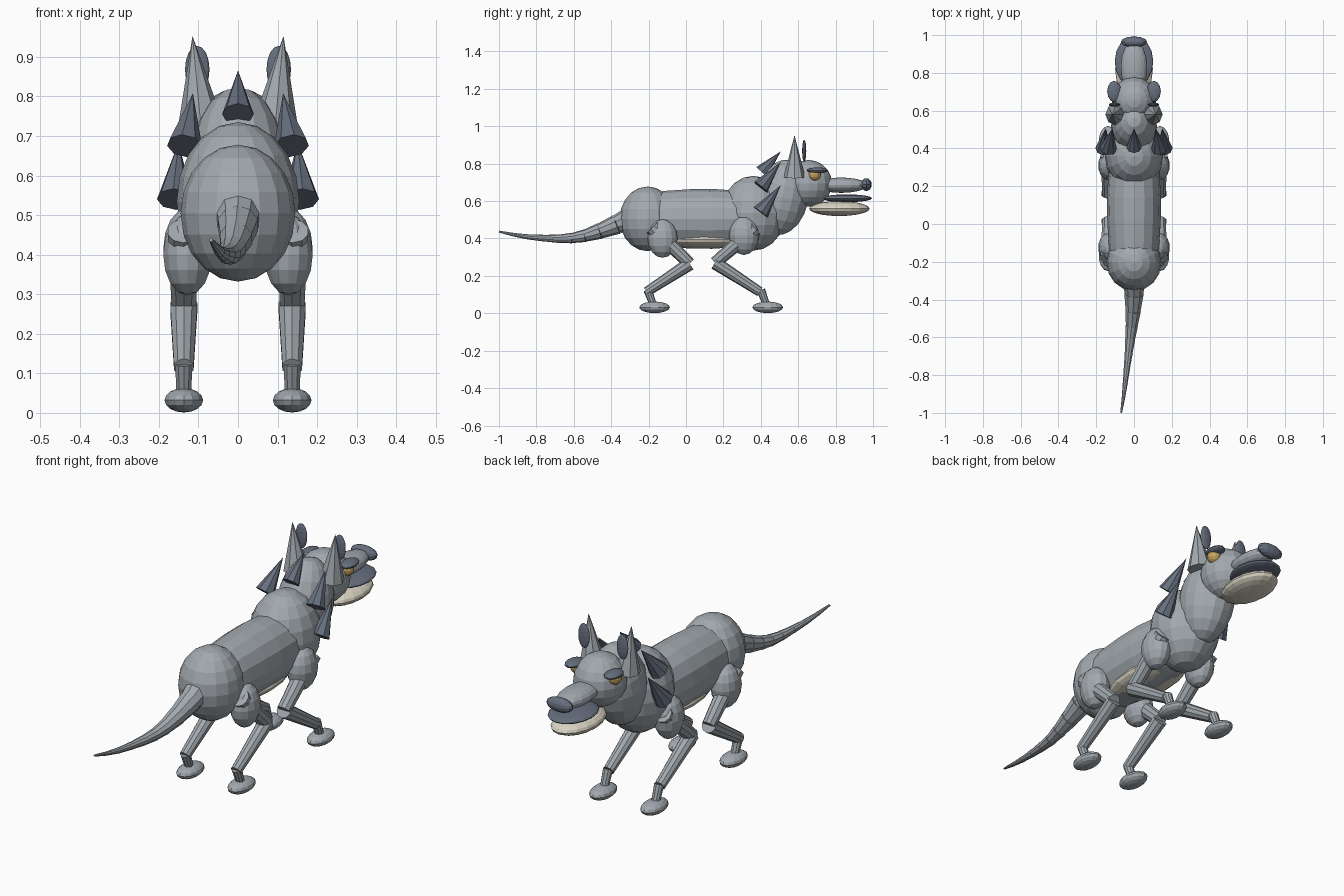
import bpy, math
from mathutils import Vector, Matrix

if "Cube" in bpy.data.objects:
    bpy.data.objects.remove(bpy.data.objects["Cube"])


def material(name, rgb):
    m = bpy.data.materials.new(name)
    m.diffuse_color = (*rgb, 1)
    m.use_nodes = True
    m.node_tree.nodes["Principled BSDF"].inputs["Base Color"].default_value = m.diffuse_color
    return m


FUR = material("grey_fur", (0.36, 0.395, 0.425))
DARK = material("dark_slate", (0.135, 0.16, 0.21))
CREAM = material("cream", (0.70, 0.66, 0.55))
GOLD = material("gold", (0.58, 0.38, 0.12))


def finish(name, mat):
    ob = bpy.context.object
    ob.name = name
    ob.data.materials.append(mat)
    return ob


def ball(name, loc, radii, mat=FUR, tilt=0, seg=16, rings=10):
    """Faceted ellipsoid, tilted about x."""
    bpy.ops.mesh.primitive_uv_sphere_add(segments=seg, ring_count=rings, radius=1)
    ob = finish(name, mat)
    ob.matrix_world = (Matrix.Translation(loc) @ Matrix.Rotation(math.radians(tilt), 4, 'X')
                       @ Matrix.Diagonal((*radii, 1)))
    return ob


def limb(name, a, b, r1, r2, mat=FUR, sides=10):
    """Tapered cylinder or cone from point a to point b."""
    a, b = Vector(a), Vector(b)
    d = b - a
    bpy.ops.mesh.primitive_cone_add(vertices=sides, radius1=r1, radius2=r2, depth=d.length)
    ob = finish(name, mat)
    ob.matrix_world = (Matrix.Translation((a + b) / 2)
                       @ d.to_track_quat('Z', 'Y').to_matrix().to_4x4())
    return ob


# Body masses
ball("hips", (0, -0.205, 0.505), (0.145, 0.15, 0.173))
ball("chest", (0, 0.36, 0.535), (0.155, 0.172, 0.2))
ball("neck", (0, 0.515, 0.62), (0.122, 0.14, 0.205), tilt=-12)
ball("belly", (0, 0.1, 0.395), (0.116, 0.26, 0.045), CREAM)

# Barrel torso: rings along y
sides = 16
stations = [(-0.22, 0.86), (-0.1, 0.94), (0.02, 0.99), (0.14, 1.0), (0.26, 0.95), (0.36, 0.87)]
verts = [(0.143 * s * math.cos(t), y, 0.505 + 0.16 * s * math.sin(t))
         for y, s in stations
         for t in [2 * math.pi * i / sides for i in range(sides)]]
faces = [(k * sides + i, (k + 1) * sides + i, (k + 1) * sides + (i + 1) % sides,
          k * sides + (i + 1) % sides)
         for k in range(len(stations) - 1) for i in range(sides)]
faces += [tuple(range(sides)), tuple(reversed(range(len(verts) - sides, len(verts))))]
mesh = bpy.data.meshes.new("torso")
mesh.from_pydata(verts, [], faces)
mesh.materials.append(FUR)
bpy.context.collection.objects.link(bpy.data.objects.new("torso", mesh))

# Head, muzzle and jaw
ball("head", (0, 0.655, 0.695), (0.118, 0.126, 0.125))
ball("muzzle", (0, 0.83, 0.685), (0.07, 0.14, 0.041))
ball("nose", (0, 0.964, 0.688), (0.07, 0.029, 0.034), DARK, seg=12, rings=8)
ball("lip", (0, 0.86, 0.615), (0.102, 0.135, 0.021), DARK)
ball("lower_jaw", (0, 0.82, 0.56), (0.1, 0.162, 0.04), CREAM)

# Centre mane spike
limb("mane_spike_centre", (0, 0.405, 0.755), (0, 0.507, 0.866), 0.04, 0, DARK, 8)

for side, s in (("left", -1), ("right", 1)):
    # Face and ears
    ball("eye_" + side, (s * 0.1, 0.688, 0.742), (0.033,) * 3, GOLD, seg=12, rings=8)
    ball("brow_" + side, (s * 0.105, 0.702, 0.764), (0.037, 0.056, 0.016), DARK, seg=12, rings=8)
    limb("ear_" + side, (s * 0.094, 0.58, 0.727), (s * 0.115, 0.58, 0.953), 0.058, 0, FUR, 8)
    ball("inner_ear_" + side, (s * 0.103, 0.632, 0.868), (0.031, 0.011, 0.06), DARK,
         seg=12, rings=8)
    # Side mane spikes
    limb("mane_spike_upper_" + side, (s * 0.135, 0.40, 0.675), (s * 0.114, 0.507, 0.808),
         0.045, 0, DARK, 8)
    limb("mane_spike_lower_" + side, (s * 0.16, 0.40, 0.54), (s * 0.15, 0.507, 0.685),
         0.045, 0, DARK, 8)
    # Legs: joint mass, hip end, knee, ankle and foot as (y, z)
    x = s * 0.137
    for part, mass, top, knee, ankle, foot in (
            ("front", (0.31, 0.415), (0.37, 0.455), (0.155, 0.27), (0.395, 0.115), 0.437),
            ("hind", (-0.125, 0.4), (-0.18, 0.46), (0.02, 0.265), (-0.21, 0.115), -0.168)):
        tag = part + "_" + side
        ball("shoulder_" + tag, (x * 0.93, *mass), (0.063, 0.08, 0.103), seg=14, rings=8)
        limb("upper_leg_" + tag, (x, *top), (x, *knee), 0.042, 0.032)
        limb("lower_leg_" + tag, (x, *knee), (x, *ankle), 0.036, 0.026)
        limb("pastern_" + tag, (x, ankle[0] + 0.005, ankle[1] + 0.01), (x, foot - 0.005, 0.04),
             0.023, 0.019)
        ball("foot_" + tag, (x, foot, 0.032), (0.05, 0.082, 0.031), seg=14, rings=8)

# Segmented tail: x, y, z, radius
tail = [(0.0, -0.27, 0.52, 0.068), (0.0, -0.37, 0.475, 0.053), (-0.005, -0.46, 0.44, 0.043),
        (-0.012, -0.54, 0.415, 0.034), (-0.02, -0.61, 0.402, 0.028), (-0.028, -0.68, 0.399, 0.023),
        (-0.037, -0.76, 0.402, 0.018), (-0.046, -0.84, 0.408, 0.014),
        (-0.056, -0.92, 0.420, 0.010), (-0.068, -1.0, 0.437, 0.005)]
for i, (a, b) in enumerate(zip(tail, tail[1:])):
    limb("tail_%d" % i, a[:3], b[:3], a[3], b[3] * 0.95)
